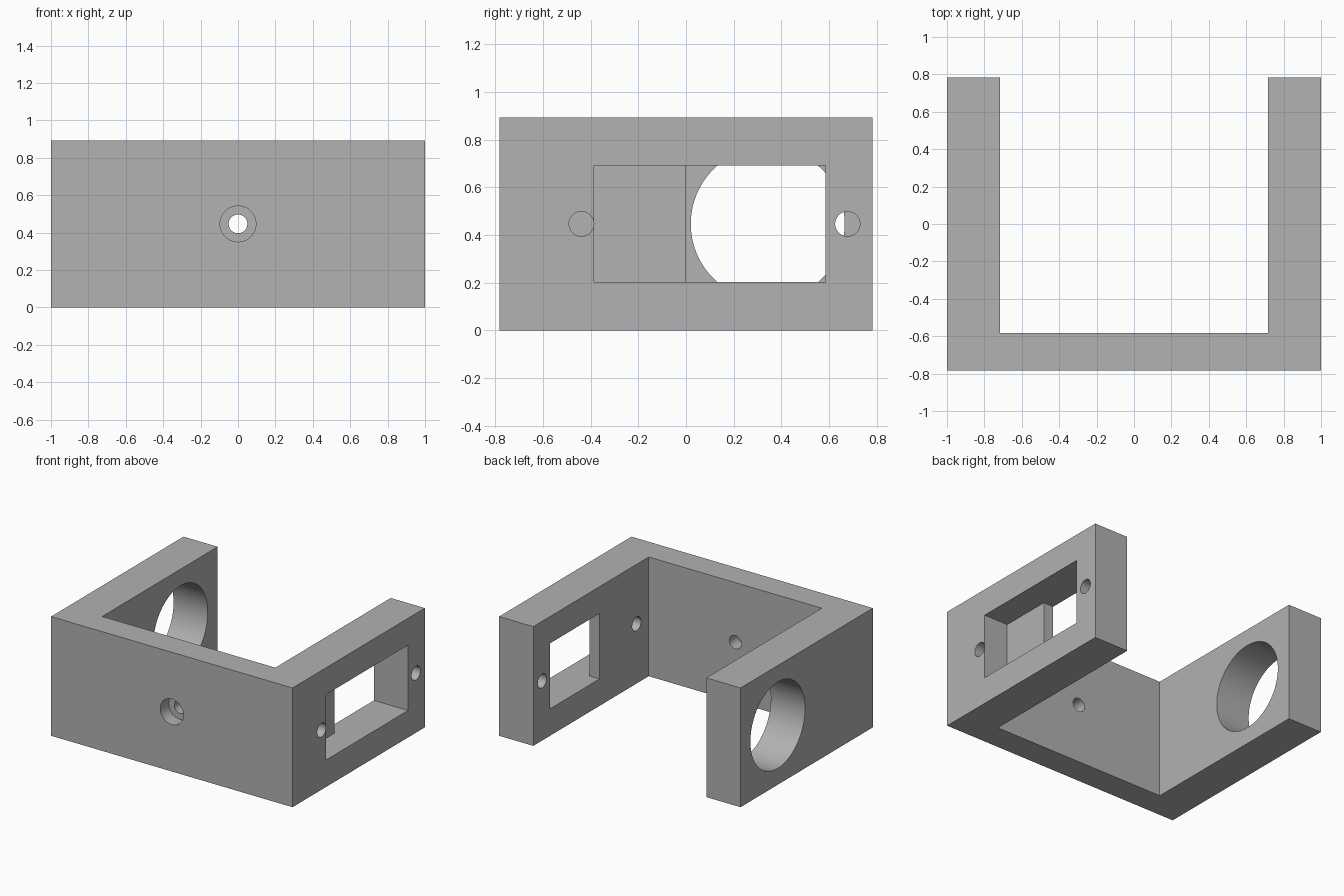
import bpy, bmesh, math
from mathutils import Matrix

if "Cube" in bpy.data.objects:
    bpy.data.objects.remove(bpy.data.objects["Cube"])

H, Y, XI, YI = 0.893, 0.783, 0.717, -0.583   # height, half depth, inner faces
ZC = H / 2

grey = bpy.data.materials.new("grey plastic")
grey.diffuse_color = (0.445, 0.445, 0.445, 1)
grey.use_nodes = True
grey.node_tree.nodes["Principled BSDF"].inputs["Base Color"].default_value = grey.diffuse_color


def make_object(name, bm):
    bmesh.ops.recalc_face_normals(bm, faces=bm.faces)
    mesh = bpy.data.meshes.new(name)
    bm.to_mesh(mesh)
    bm.free()
    mesh.materials.append(grey)
    obj = bpy.data.objects.new(name, mesh)
    bpy.context.collection.objects.link(obj)
    return obj


def box_cutter(name, x0, x1, y0, y1, z0, z1):
    bm = bmesh.new()
    m = Matrix.Translation(((x0 + x1) / 2, (y0 + y1) / 2, (z0 + z1) / 2))
    bmesh.ops.create_cube(bm, size=1, matrix=m @ Matrix.Diagonal((x1 - x0, y1 - y0, z1 - z0, 1)))
    return make_object(name, bm)


def round_cutter(name, axis, centre, radius, length, segments=48):
    bm = bmesh.new()
    turn = Matrix.Rotation(math.pi / 2, 4, 'Y' if axis == 'X' else 'X')
    bmesh.ops.create_cone(bm, cap_ends=True, segments=segments, radius1=radius, radius2=radius,
                          depth=length, matrix=Matrix.Translation(centre) @ turn)
    return make_object(name, bm)


# U-shaped bracket body, extruded from its plan outline
bm = bmesh.new()
outline = [(-1, -Y), (1, -Y), (1, Y), (XI, Y), (XI, YI), (-XI, YI), (-XI, Y), (-1, Y)]
face = bm.faces.new([bm.verts.new((x, y, 0)) for x, y in outline])
top = bmesh.ops.extrude_face_region(bm, geom=[face])["geom"]
bmesh.ops.translate(bm, vec=(0, 0, H), verts=[v for v in top if isinstance(v, bmesh.types.BMVert)])
bracket = make_object("bracket", bm)

cutters = [
    # stepped window in the right arm
    box_cutter("window_pocket", 0.8, 1.1, -0.387, 0.585, 0.202, 0.692),
    box_cutter("window_opening", 0.6, 0.9, 0.0, 0.585, 0.202, 0.692),
    # screw holes either side of the window
    round_cutter("front_screw_hole", 'X', (0.86, -0.439, ZC), 0.052, 0.5),
    round_cutter("back_screw_hole", 'X', (0.86, 0.678, ZC), 0.052, 0.5),
    # large round opening in the left arm
    round_cutter("round_opening", 'X', (-0.86, 0.343, ZC), 0.323, 0.5, 96),
    # counterbored hole in the front wall
    round_cutter("counterbore", 'Y', (0, -Y, ZC), 0.096, 0.2),
    round_cutter("mounting_hole", 'Y', (0, -0.68, ZC), 0.05, 0.5),
]

bpy.context.view_layer.objects.active = bracket
bracket.select_set(True)
for cutter in cutters:
    mod = bracket.modifiers.new(cutter.name, 'BOOLEAN')
    mod.operation, mod.solver, mod.object = 'DIFFERENCE', 'EXACT', cutter
    bpy.ops.object.modifier_apply(modifier=mod.name)
    bpy.data.objects.remove(cutter)

bpy.ops.object.shade_smooth_by_angle(angle=math.radians(30))
